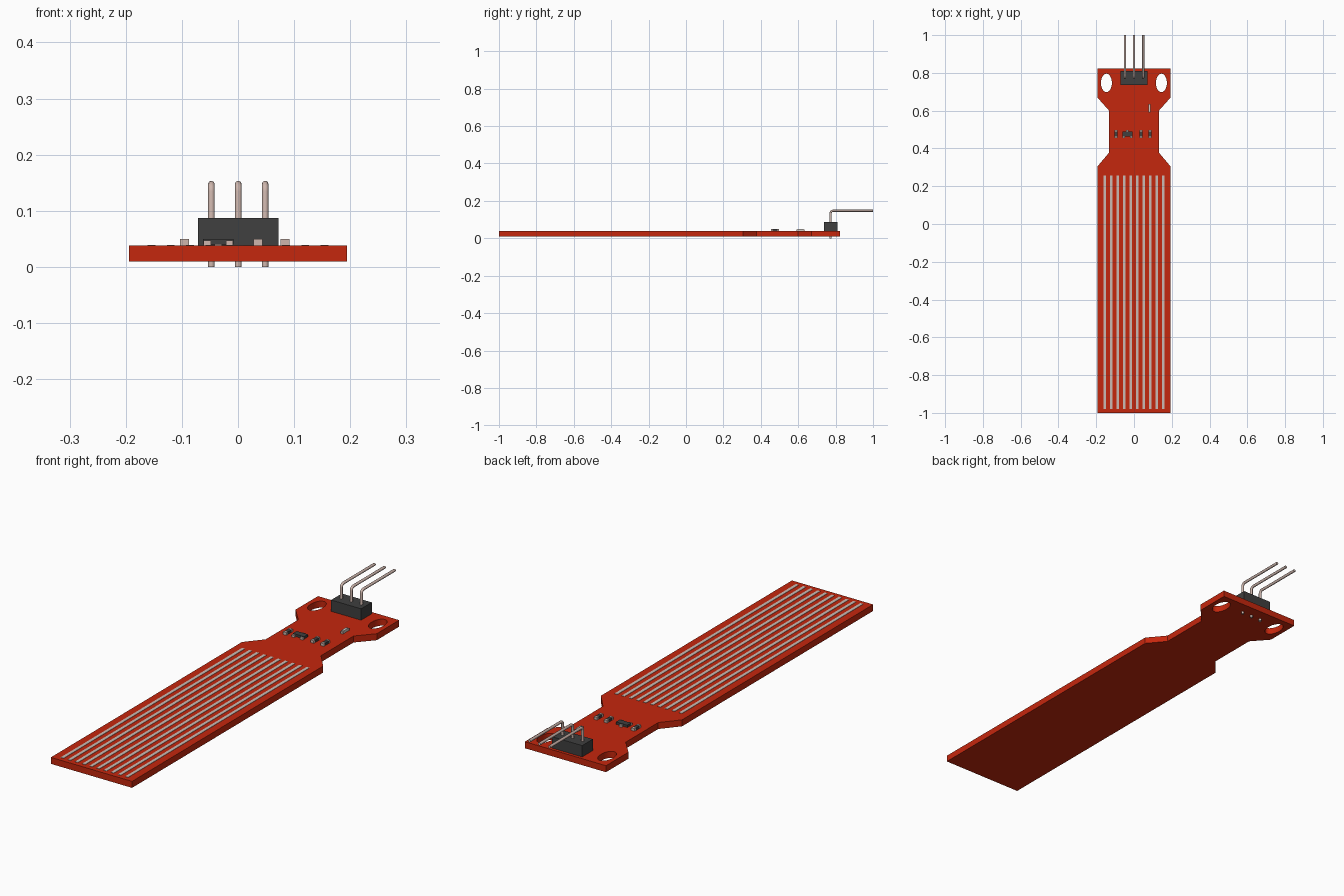
import bpy, bmesh
from math import radians

if "Cube" in bpy.data.objects:
    bpy.data.objects.remove(bpy.data.objects["Cube"])


def material(name, rgb):
    m = bpy.data.materials.new(name)
    m.diffuse_color = (*rgb, 1)
    m.use_nodes = True
    m.node_tree.nodes["Principled BSDF"].inputs["Base Color"].default_value = m.diffuse_color
    return m


RED = material("board_red", (0.56, 0.02, 0.004))
BLACK = material("plastic_black", (0.05, 0.05, 0.05))
METAL = material("pin_metal", (0.62, 0.47, 0.42))
TIN = material("tinned_trace", (0.6, 0.5, 0.46))
WHITE = material("led_lens", (0.65, 0.62, 0.58))

TOP = 0.038      # upper face of the board
BOTTOM = 0.010   # lower face of the board


def mesh_object(name, bm, mat):
    bmesh.ops.recalc_face_normals(bm, faces=bm.faces[:])
    me = bpy.data.meshes.new(name)
    bm.to_mesh(me)
    bm.free()
    ob = bpy.data.objects.new(name, me)
    bpy.context.collection.objects.link(ob)
    me.materials.append(mat)
    return ob


def activate(ob):
    bpy.ops.object.select_all(action='DESELECT')
    ob.select_set(True)
    bpy.context.view_layer.objects.active = ob


def box(name, x, y, z, mat):
    """Box from three (min, max) ranges."""
    bm = bmesh.new()
    bmesh.ops.create_cube(bm, size=1)
    for v in bm.verts:
        for i, (lo, hi) in enumerate((x, y, z)):
            v.co[i] = lo if v.co[i] < 0 else hi
    return mesh_object(name, bm, mat)


def box_at(name, cx, cy, w, d, z0, z1, mat):
    return box(name, (cx - w / 2, cx + w / 2), (cy - d / 2, cy + d / 2), (z0, z1), mat)


# Board: mirrored half profile, extruded
half = [(0.194, -1.0), (0.194, 0.304), (0.132, 0.378),
        (0.132, 0.60), (0.194, 0.67), (0.194, 0.823)]
outline = half + [(-x, y) for x, y in reversed(half)]
bm = bmesh.new()
face = bm.faces.new([bm.verts.new((x, y, BOTTOM)) for x, y in outline])
ext = bmesh.ops.extrude_face_region(bm, geom=[face])
for v in ext["geom"]:
    if isinstance(v, bmesh.types.BMVert):
        v.co.z = TOP
board = mesh_object("circuit_board", bm, RED)

# Oval mounting holes
for cx in (-0.146, 0.145):
    bpy.ops.mesh.primitive_cylinder_add(vertices=32, radius=1, depth=0.1,
                                        location=(cx, 0.747, 0.024))
    cutter = bpy.context.object
    cutter.scale = (0.029, 0.049, 1)
    cutter.hide_render = True
    mod = board.modifiers.new("hole", 'BOOLEAN')
    mod.object = cutter
    mod.solver = 'EXACT'
    activate(board)
    bpy.ops.object.modifier_apply(modifier=mod.name)
    bpy.data.objects.remove(cutter)
activate(board)
bpy.ops.object.shade_smooth_by_angle(angle=radians(30))

# Ten sensing traces
for i in range(10):
    x = -0.154 + i * 0.308 / 9
    box_at(f"sensing_trace_{i + 1}", x, -0.361, 0.014, 1.238, TOP - 0.002, TOP + 0.0015, TIN)

# Header block
box("header_block", (-0.071, 0.072), (0.737, 0.810), (TOP, 0.087), BLACK)

# Right-angle pins with a rounded bend
for i, x in enumerate((-0.0475, 0.0005, 0.0485)):
    cu = bpy.data.curves.new(f"header_pin_{i + 1}", 'CURVE')
    cu.dimensions = '3D'
    path = [(0.773, 0.0), (0.773, 0.134), (0.7745, 0.1405),
            (0.779, 0.1455), (0.786, 0.1475), (1.0, 0.1475)]
    sp = cu.splines.new('POLY')
    sp.points.add(len(path) - 1)
    for p, (y, z) in zip(sp.points, path):
        p.co = (x, y, z, 1)
    cu.bevel_depth = 0.006
    cu.bevel_resolution = 2
    cu.use_fill_caps = True
    cu.materials.append(METAL)
    pin = bpy.data.objects.new(f"header_pin_{i + 1}", cu)
    bpy.context.collection.objects.link(pin)
    activate(pin)
    bpy.ops.object.convert(target='MESH')
    bpy.ops.object.shade_smooth_by_angle(angle=radians(50))

# Chip resistors: dark body between two metal end caps
Y = 0.476
for i, x in enumerate((-0.095, 0.036, 0.084)):
    box_at(f"resistor_{i + 1}_body", x, Y, 0.0155, 0.026, TOP, 0.0485, BLACK)
    for side, s in (("front", -1), ("back", 1)):
        box_at(f"resistor_{i + 1}_{side}_cap", x, Y + s * 0.0175, 0.016, 0.009,
               TOP, 0.0495, METAL)

# Transistor: body with two front legs and one back leg
TX = -0.035
box_at("transistor_body", TX, Y, 0.054, 0.026, TOP + 0.002, 0.050, BLACK)
for name, dx, s in (("left", -0.020, -1), ("right", 0.020, -1), ("back", 0, 1)):
    box_at(f"transistor_{name}_leg", TX + dx, Y + s * 0.016, 0.013, 0.011,
           TOP, 0.047, METAL)

# Small indicator lamp with end caps
LX, LY = 0.082, 0.612
box_at("lamp_lens", LX, LY, 0.011, 0.030, TOP, 0.0495, WHITE)
for side, s in (("front", -1), ("back", 1)):
    box_at(f"lamp_{side}_cap", LX, LY + s * 0.018, 0.0115, 0.008, TOP, 0.047, METAL)
